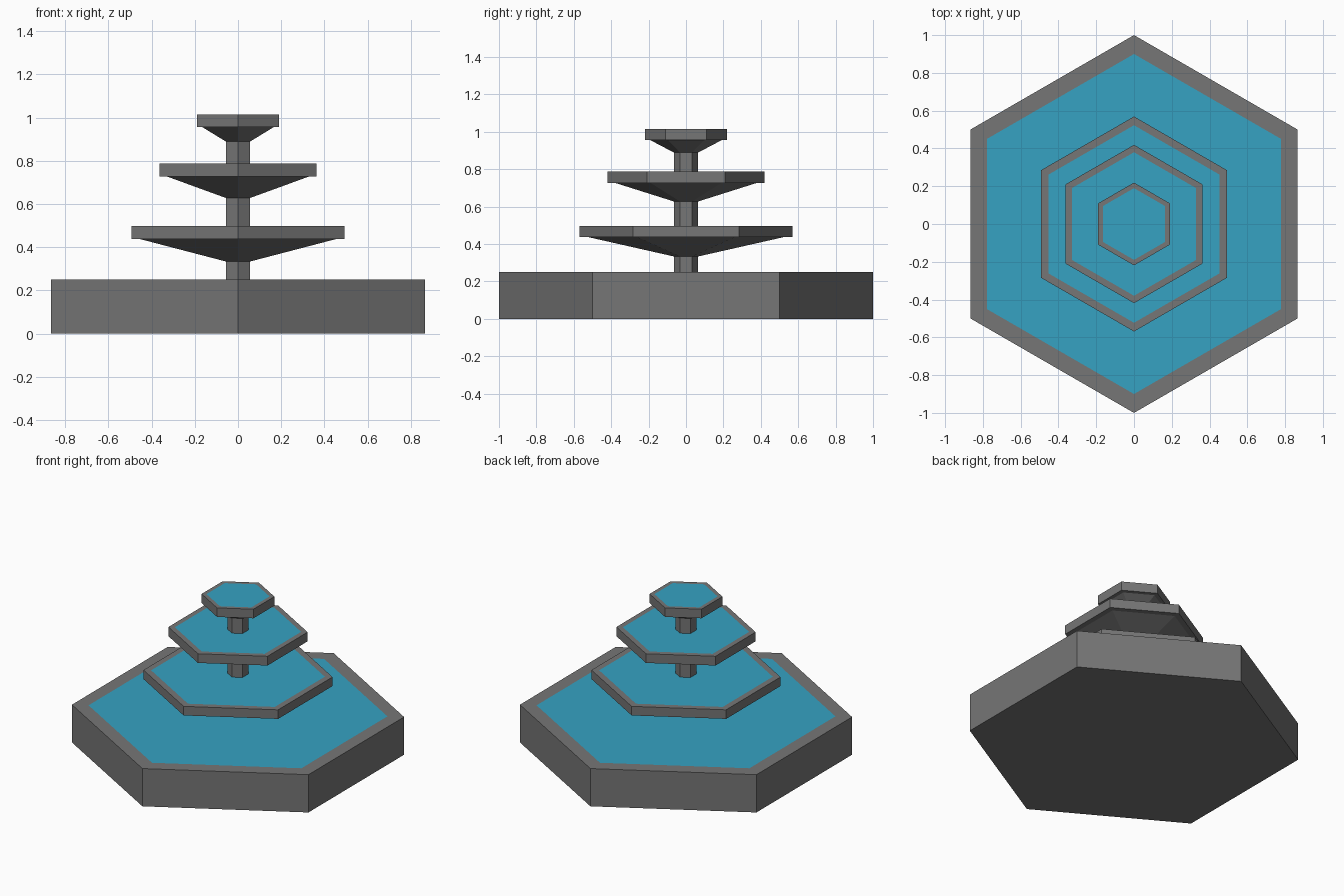
import bpy, bmesh, math

if "Cube" in bpy.data.objects:
    bpy.data.objects.remove(bpy.data.objects["Cube"])

SIDES = 6


def material(name, rgb):
    m = bpy.data.materials.new(name)
    m.diffuse_color = (*rgb, 1.0)
    m.use_nodes = True
    m.node_tree.nodes["Principled BSDF"].inputs["Base Color"].default_value = m.diffuse_color
    return m


stone = material("grey_stone", (0.18, 0.18, 0.18))
water = material("blue_water", (0.037, 0.36, 0.54))


def hex_solid(name, profile, wet=False):
    """Stack hexagonal rings (radius, z) into a closed solid; wet colours the top cap."""
    bm = bmesh.new()
    rings = []
    for r, z in profile:
        rings.append([bm.verts.new((r * math.cos(a), r * math.sin(a), z))
                      for a in (math.pi / 2 + k * math.tau / SIDES for k in range(SIDES))])
    for low, high in zip(rings, rings[1:]):
        for i in range(SIDES):
            j = (i + 1) % SIDES
            bm.faces.new((low[i], low[j], high[j], high[i]))
    bm.faces.new(rings[0][::-1])
    cap = bm.faces.new(rings[-1])
    cap.material_index = 1 if wet else 0
    mesh = bpy.data.meshes.new(name)
    bm.to_mesh(mesh)
    bm.free()
    mesh.materials.append(stone)
    mesh.materials.append(water)
    ob = bpy.data.objects.new(name, mesh)
    bpy.context.collection.objects.link(ob)
    return ob


PILLAR = 0.063

# Ground pool with flush water surface
hex_solid("base_pool", [(1.0, 0.0), (1.0, 0.25), (0.9, 0.25)], wet=True)

# Tiered bowls: name, rim radius, water radius, cone bottom z, rim bottom z, rim top z
bowls = [
    ("lower_bowl", 0.569, 0.523, 0.333, 0.437, 0.497),
    ("middle_bowl", 0.419, 0.38, 0.627, 0.727, 0.788),
    ("top_bowl", 0.219, 0.19, 0.888, 0.955, 1.015),
]
pillar_bottom = 0.25
for name, rim, pool, z0, z1, z2 in bowls:
    hex_solid(name, [(PILLAR, z0), (pool, z1), (rim, z1), (rim, z2), (pool, z2)], wet=True)
    # Pillar section holding this bowl
    hex_solid(name.replace("bowl", "pillar"), [(PILLAR, pillar_bottom), (PILLAR, z0)])
    pillar_bottom = z2
